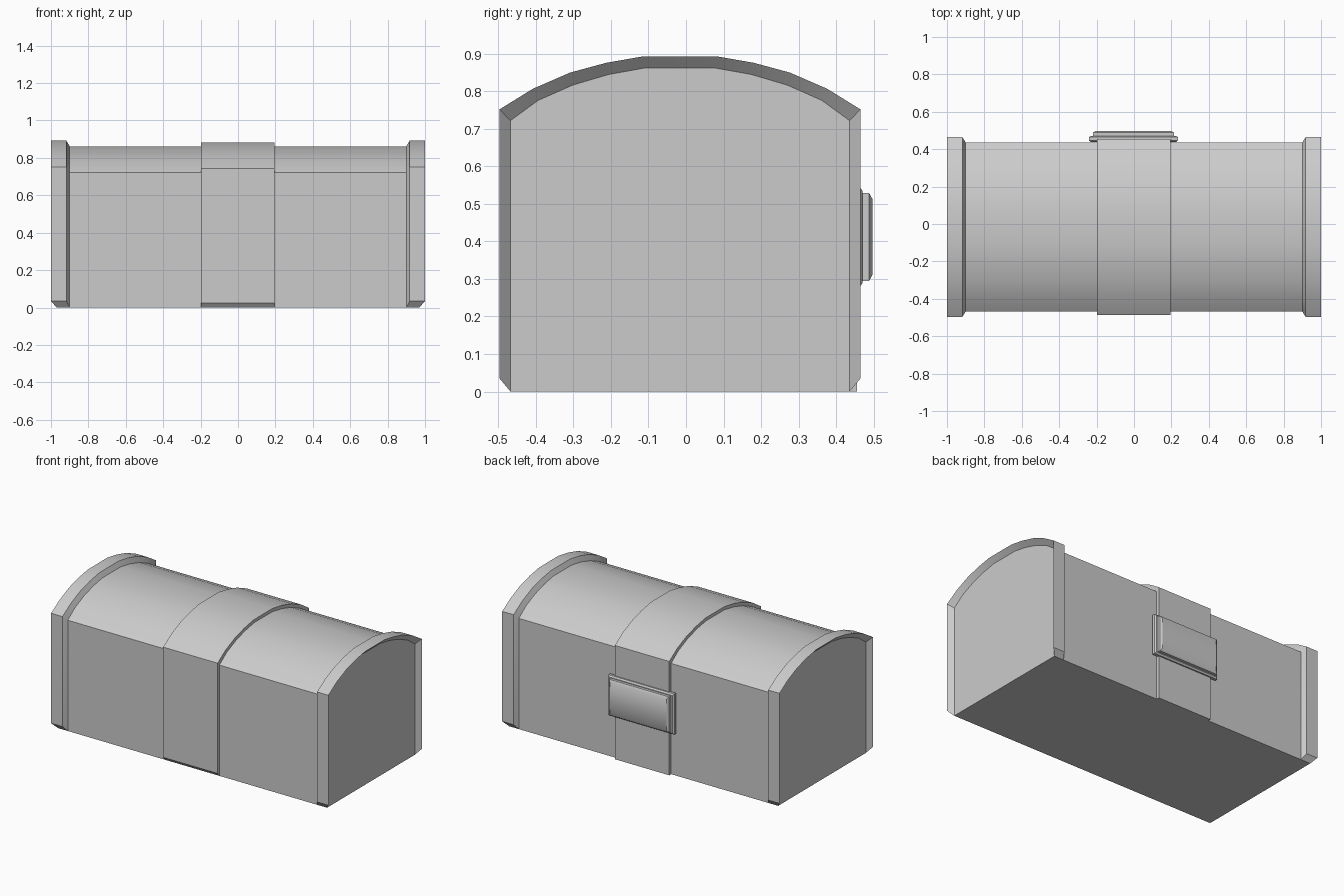
import bpy, bmesh

if "Cube" in bpy.data.objects:
    bpy.data.objects.remove(bpy.data.objects["Cube"])

CY = -0.016  # chest centre line in y

# Half cross-sections (half width, z) from the bottom edge up to the flat crown
INNER = [(0.452, 0.0), (0.452, 0.722), (0.378, 0.776), (0.285, 0.817), (0.190, 0.845), (0.095, 0.862)]
OUTER = [(0.481, 0.035), (0.481, 0.752), (0.392, 0.807), (0.293, 0.850), (0.197, 0.876), (0.100, 0.893)]


def profile(t):
    """Full open section from front bottom, over the lid, to back bottom."""
    half = [(a + (c - a) * t, b + (d - b) * t) for (a, b), (c, d) in zip(INNER, OUTER)]
    return [(CY - w, z) for w, z in half] + [(CY + w, z) for w, z in reversed(half)]


def loft(name, rings):
    """Join closed rings of points one after another and cap both ends."""
    bm = bmesh.new()
    loops = [[bm.verts.new(p) for p in ring] for ring in rings]
    n = len(loops[0])
    for a, b in zip(loops, loops[1:]):
        for i in range(n):
            j = (i + 1) % n
            bm.faces.new((a[i], a[j], b[j], b[i]))
    bm.faces.new(loops[0])
    bm.faces.new(loops[-1])
    bmesh.ops.recalc_face_normals(bm, faces=bm.faces)
    mesh = bpy.data.meshes.new(name)
    bm.to_mesh(mesh)
    bm.free()
    obj = bpy.data.objects.new(name, mesh)
    bpy.context.collection.objects.link(obj)
    bpy.ops.object.select_all(action='DESELECT')
    obj.select_set(True)
    bpy.context.view_layer.objects.active = obj
    bpy.ops.object.shade_smooth_by_angle()
    return obj


def band(name, section, back_to_floor=False):
    """Sweep a small (x, offset) section around the chest profile."""
    curves = [[(x, y, z) for y, z in profile(t)] for x, t in section]
    if back_to_floor:
        for c in curves:
            c[-1] = (c[-1][0], c[-1][1], 0.0)
    return loft(name, list(zip(*curves)))


# Chest body with arched lid, ends recessed behind the end bands
loft("chest_body", [[(x, y, z) for y, z in profile(0)] for x in (-0.97, 0.97)])

# Raised end bands
for side, label in ((-1, "left"), (1, "right")):
    band(label + "_end_band", [(side * x, t) for x, t in ((0.90, 0), (0.918, 1), (1.0, 1), (0.97, 0))])

# Strap around the middle
band("middle_strap", [(-0.198, 0), (-0.198, 0.67), (0.194, 0.67), (0.194, 0)], True)


# Lock plate on the back: stacked rectangles (y, half width, half height)
LX, LZ = -0.003, 0.412
steps = [(0.438, 0.228, 0.122), (0.446, 0.238, 0.132), (0.464, 0.238, 0.132), (0.471, 0.228, 0.122),
         (0.471, 0.217, 0.117), (0.488, 0.217, 0.117), (0.497, 0.203, 0.101)]
loft("lock_plate", [[(LX + sx * w, y, LZ + sz * h) for sx, sz in ((-1, -1), (1, -1), (1, 1), (-1, 1))]
                    for y, w, h in steps])
